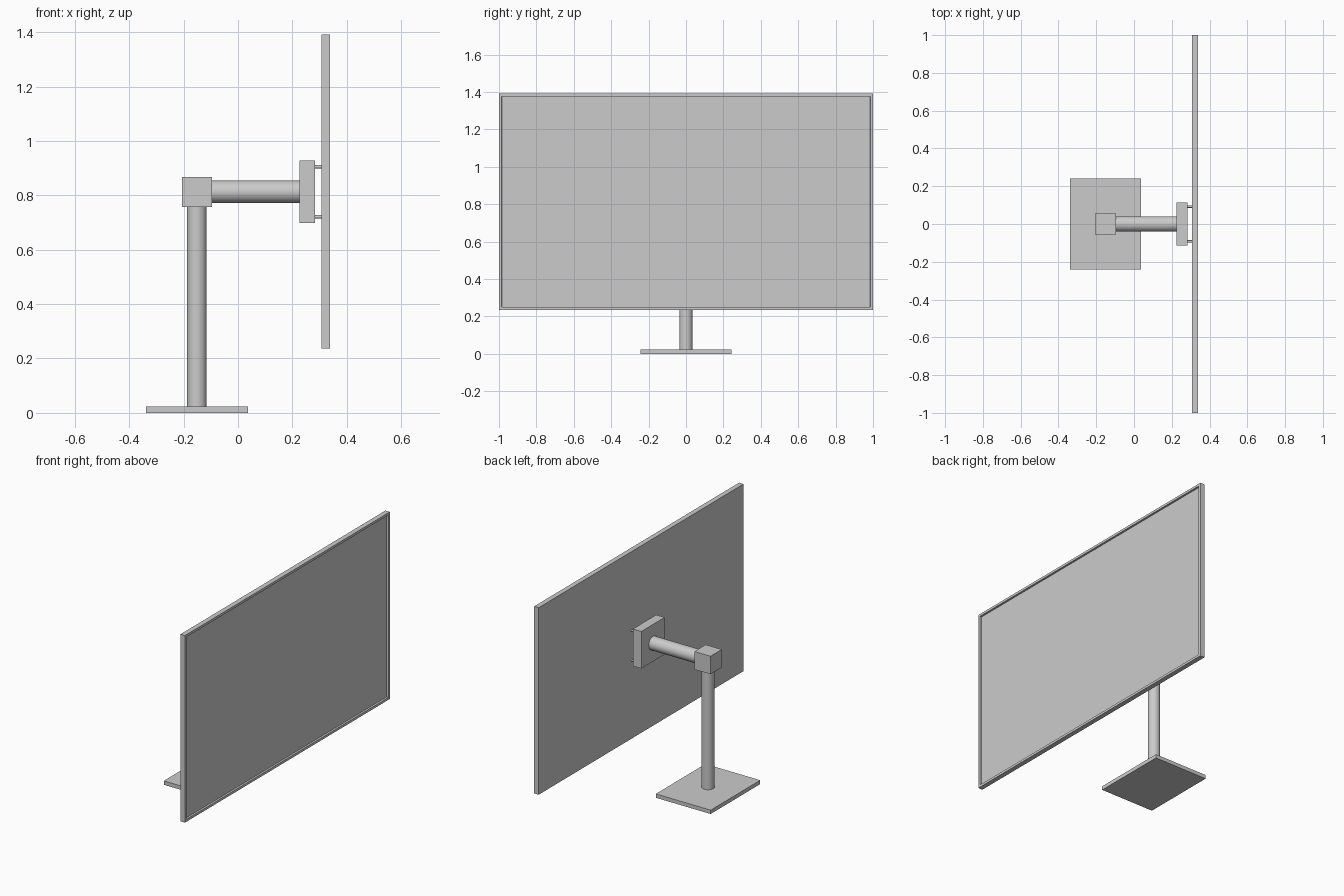
import bpy
import bmesh
from math import pi, radians

if "Cube" in bpy.data.objects:
    bpy.data.objects.remove(bpy.data.objects["Cube"])


def box(name, lo, hi):
    bpy.ops.mesh.primitive_cube_add(size=1, location=[(a + b) / 2 for a, b in zip(lo, hi)])
    ob = bpy.context.object
    ob.name = name
    ob.scale = [b - a for a, b in zip(lo, hi)]
    bpy.ops.object.transform_apply(location=False, rotation=False, scale=True)
    return ob


def rod(name, radius, length, centre, along_x=False, sides=48):
    bpy.ops.mesh.primitive_cylinder_add(vertices=sides, radius=radius, depth=length,
                                        location=centre,
                                        rotation=(0, pi / 2 if along_x else 0, 0))
    ob = bpy.context.object
    ob.name = name
    bpy.ops.object.shade_smooth_by_angle(angle=radians(35))
    return ob


POLE_X, ARM_Z = -0.151, 0.813

# Stand: foot plate, upright pole, elbow block and horizontal arm
box("base_plate", (-0.338, -0.242, 0), (0.037, 0.242, 0.024))
rod("pole", 0.036, 0.733, (POLE_X, 0, 0.3905))
box("elbow_block", (-0.206, -0.055, 0.757), (-0.096, 0.055, 0.868))
rod("arm", 0.041, 0.323, (0.0655, 0, ARM_Z), along_x=True)

# Mounting plate with four pins to the screen
box("mount_plate", (0.226, -0.114, 0.699), (0.284, 0.114, 0.928))
for sy in (-1, 1):
    for sz in (-1, 1):
        rod("mount_pin", 0.006, 0.023, (0.2955, sy * 0.092, ARM_Z + sz * 0.092),
            along_x=True, sides=24)

# Screen: slab whose front face is inset for the bezel and pushed back
screen = box("screen", (0.307, -1, 0.236), (0.3375, 1, 1.392))
bm = bmesh.new()
bm.from_mesh(screen.data)
front = max(bm.faces, key=lambda f: f.calc_center_median().x)
bmesh.ops.inset_region(bm, faces=[front], thickness=0.021)
bmesh.ops.inset_region(bm, faces=[front], thickness=0.0005, depth=-0.012)
bm.to_mesh(screen.data)
bm.free()
